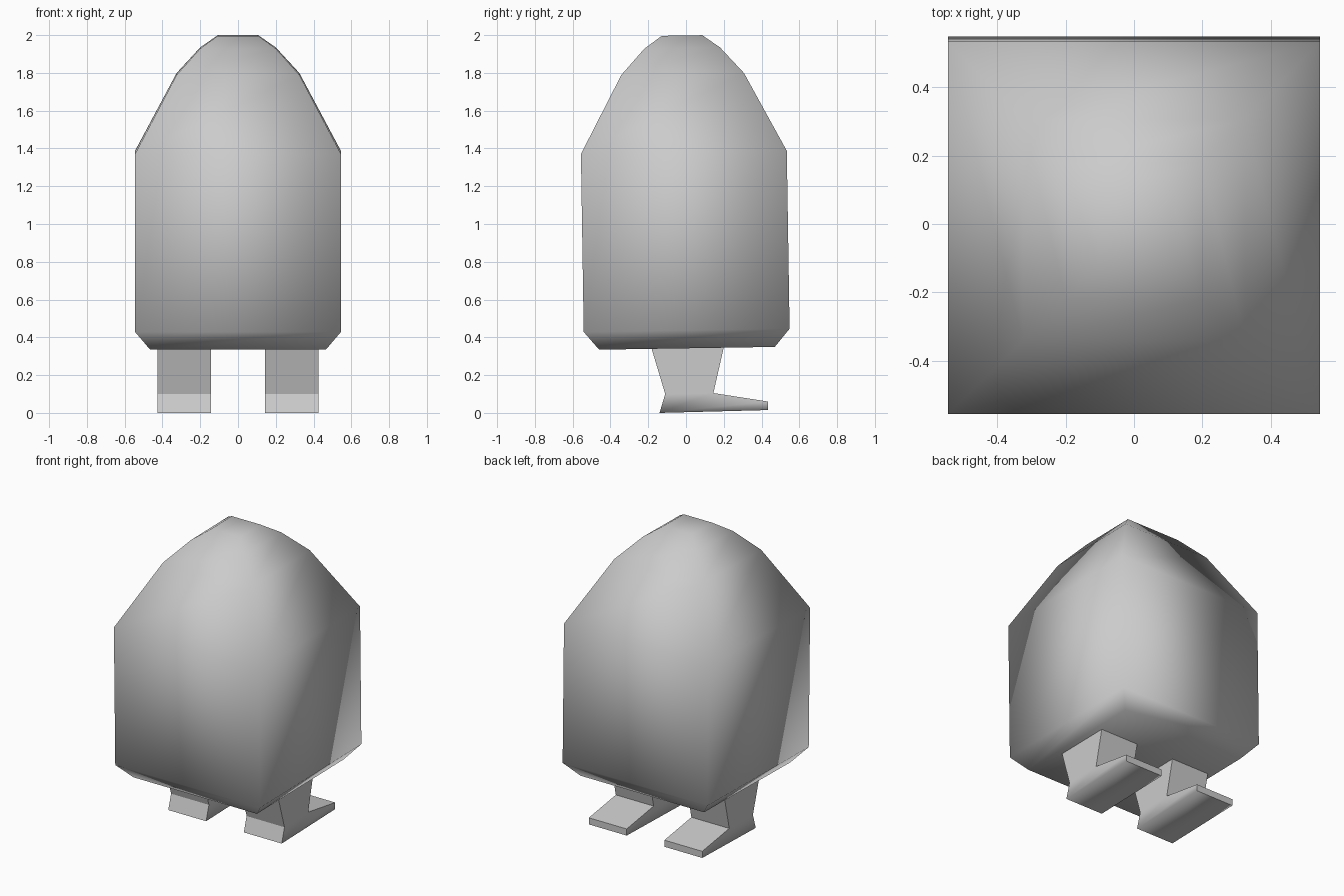
import bpy
import bmesh
import math

cube = bpy.data.objects.get("Cube")
if cube:
    bpy.data.objects.remove(cube, do_unlink=True)

grey = bpy.data.materials.new("light grey")
grey.use_nodes = True
grey.diffuse_color = (0.6, 0.6, 0.6, 1)
grey.node_tree.nodes["Principled BSDF"].inputs["Base Color"].default_value = (0.6, 0.6, 0.6, 1)


def finish(name, bm):
    bmesh.ops.recalc_face_normals(bm, faces=bm.faces)
    for f in bm.faces:
        f.smooth = True
    mesh = bpy.data.meshes.new(name)
    bm.to_mesh(mesh)
    bm.free()
    mesh.materials.append(grey)
    obj = bpy.data.objects.new(name, mesh)
    bpy.context.collection.objects.link(obj)
    return obj


# Body: stacked square rings (half width, height above the base), softly shaded
RINGS = [(0.465, 0.0), (0.545, 0.095), (0.545, 1.037),
         (0.325, 1.452), (0.2, 1.59), (0.107, 1.656)]
bm = bmesh.new()
loops = [[bm.verts.new((sx * h, sy * h, z))
          for sx, sy in ((-1, -1), (1, -1), (1, 1), (-1, 1))] for h, z in RINGS]
for low, high in zip(loops, loops[1:]):
    for i in range(4):
        j = (i + 1) % 4
        bm.faces.new((low[i], low[j], high[j], high[i]))
bm.faces.new(loops[0])
bm.faces.new(loops[-1])
body = finish("body", bm)
body.location = (0, 0.005, 0.342)
body.rotation_euler.x = math.radians(0.9)  # slight lean

# Legs: tapered shin above a wedge foot, as (y, z) outlines sharing the ankle
SHIN = [(-0.188, 0.36), (-0.11, 0.1), (0.145, 0.105), (0.203, 0.36)]
FOOT = [(-0.11, 0.1), (-0.14, 0.0), (0.435, 0.015), (0.435, 0.06), (0.145, 0.105)]


def leg(name, x0, x1):
    bm = bmesh.new()
    for outline in (SHIN, FOOT):
        a = [bm.verts.new((x0, y, z)) for y, z in outline]
        b = [bm.verts.new((x1, y, z)) for y, z in outline]
        bm.faces.new(a)
        bm.faces.new(b)
        for i in range(len(a)):
            j = (i + 1) % len(a)
            ankle = {outline[i], outline[j]} == {(-0.11, 0.1), (0.145, 0.105)}
            if not ankle:
                bm.faces.new((a[i], a[j], b[j], b[i]))
    bmesh.ops.remove_doubles(bm, verts=bm.verts, dist=0.0001)
    # Only the long sole edges are rounded by shading
    for e in bm.edges:
        v, w = e.verts
        sole_side = max(v.co.z, w.co.z) < 0.02 and abs(v.co.x - w.co.x) < 0.001
        e.smooth = sole_side
    return finish(name, bm)


leg("left_leg", 0.142, 0.427)
leg("right_leg", -0.427, -0.142)
